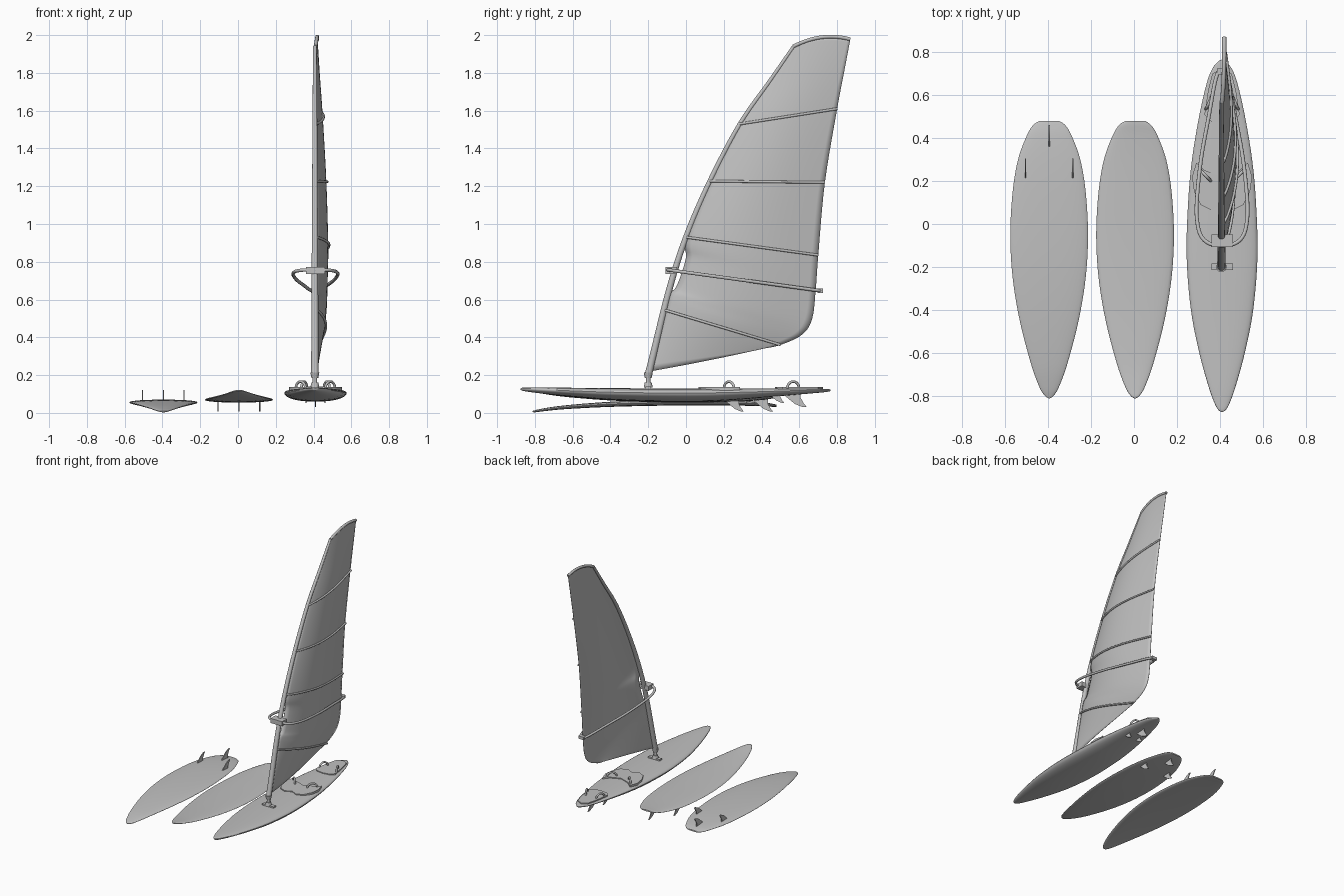
import bpy, bmesh, math
from mathutils import Vector

cube = bpy.data.objects.get("Cube")
if cube:
    bpy.data.objects.remove(cube, do_unlink=True)

grey = bpy.data.materials.new("plain grey")
grey.use_nodes = True
tone = (0.53, 0.53, 0.53, 1)
grey.diffuse_color = tone
grey.node_tree.nodes["Principled BSDF"].inputs["Base Color"].default_value = tone

RIG = 0.41  # x of the sailing board's centre line


def at(keys, v):
    """Smooth interpolation through a list of tuples at index v."""
    i = max(0, min(int(v), len(keys) - 2))
    t = v - i
    p1, p2 = Vector(keys[i]), Vector(keys[i + 1])
    p0 = Vector(keys[i - 1]) if i else p1
    p3 = Vector(keys[i + 2]) if i + 2 < len(keys) else p2
    m1, m2 = (p2 - p0) / 2, (p3 - p1) / 2
    return (p1 * (2 * t**3 - 3 * t**2 + 1) + m1 * (t**3 - 2 * t**2 + t)
            + p2 * (3 * t**2 - 2 * t**3) + m2 * (t**3 - t**2))


def spline(keys, sub):
    n = (len(keys) - 1) * sub
    return [at(keys, k / sub) for k in range(n + 1)]


def finish(name, bm, smooth=True):
    bmesh.ops.recalc_face_normals(bm, faces=bm.faces)
    mesh = bpy.data.meshes.new(name)
    bm.to_mesh(mesh)
    bm.free()
    mesh.materials.append(grey)
    ob = bpy.data.objects.new(name, mesh)
    bpy.context.collection.objects.link(ob)
    if smooth:
        bpy.ops.object.select_all(action='DESELECT')
        ob.select_set(True)
        bpy.context.view_layer.objects.active = ob
        bpy.ops.object.shade_smooth_by_angle(angle=math.radians(40))
    return ob


def tube(name, pts, radius, radii=None, cyclic=False):
    cu = bpy.data.curves.new(name, 'CURVE')
    cu.dimensions = '3D'
    cu.bevel_depth = radius
    cu.bevel_resolution = 3
    cu.use_fill_caps = True
    sp = cu.splines.new('POLY')
    sp.points.add(len(pts) - 1)
    for k, p in enumerate(pts):
        sp.points[k].co = (*p, 1)
        sp.points[k].radius = radii[k] if radii else 1
    sp.use_cyclic_u = cyclic
    cu.materials.append(grey)
    ob = bpy.data.objects.new(name, cu)
    bpy.context.collection.objects.link(ob)
    return ob


def plate(name, outline, depth):
    """Solid made by extruding a closed outline."""
    bm = bmesh.new()
    face = bm.faces.new([bm.verts.new(p) for p in outline])
    new = bmesh.ops.extrude_face_region(bm, geom=[face])["geom"]
    bmesh.ops.translate(bm, vec=depth, verts=[g for g in new if isinstance(g, bmesh.types.BMVert)])
    return finish(name, bm)


def box(name, centre, size):
    bm = bmesh.new()
    bmesh.ops.create_cube(bm, size=1)
    for v in bm.verts:
        v.co = Vector(centre) + Vector(a * b for a, b in zip(v.co, size))
    return finish(name, bm, False)


# Boards: lofted stations of (y, half width, bottom, top)
def board(name, x, stations, rail, flip=False):
    bm = bmesh.new()
    rings, n = [], 28
    for y, w, low, top in spline(stations, 5):
        mid = low + rail * (top - low)
        ring = []
        for k in range(n):
            c, s = math.cos(2 * math.pi * k / n), math.sin(2 * math.pi * k / n)
            px = x + max(w, 0.002) * math.copysign(abs(c) ** 0.85, c)
            z = mid + (top - mid) * s ** 0.85 if s > 0 else mid + (mid - low) * s
            ring.append(bm.verts.new((px, y, 0.125 - z if flip else z)))
        rings.append(ring)
    for a, b in zip(rings, rings[1:]):
        for k in range(n):
            bm.faces.new((a[k], a[k - 1], b[k - 1], b[k]))
    bm.faces.new(rings[0])
    bm.faces.new(rings[-1])
    return finish(name, bm)


surf = [(-.812, .003, .115, .12), (-.8, .02, .111, .122), (-.76, .045, .102, .117),
        (-.65, .085, .086, .106), (-.45, .137, .069, .095), (-.25, .17, .059, .089),
        (-.05, .181, .055, .086), (.15, .17, .056, .086), (.3, .145, .061, .087),
        (.41, .105, .069, .09), (.46, .075, .077, .093), (.48, .045, .082, .093)]
sailing = [(-.875, .003, .122, .13), (-.865, .018, .117, .134), (-.83, .037, .111, .135),
           (-.75, .065, .101, .135), (-.6, .106, .086, .133), (-.4, .145, .07, .131),
           (-.15, .165, .061, .13), (.1, .158, .061, .13), (.3, .14, .072, .13),
           (.5, .107, .089, .13), (.65, .073, .102, .13), (.72, .047, .108, .128),
           (.755, .02, .113, .126), (.765, .003, .116, .123)]
board("flipped_surfboard", -0.395, surf, 0.45, True)
board("upright_surfboard", 0.005, surf, 0.45)
board("sailing_board", RIG, sailing, 0.65)


# Fins: swept blades
def fin(name, x, y, root, tip, length):
    shape = [(0, 0), (.25, .4), (.55, .8), (.85, 1), (1, 1), (.88, .75), (.76, .4), (.75, 0)]
    plate(name, [(x - .003, y + length * a, root + (tip - root) * b) for a, b in shape], (.006, 0, 0))


for label, cx, root, tip in (("flipped", -.395, .05, .12), ("upright", .005, .075, .008)):
    fin(label + "_centre_fin", cx, .35, root, tip, .11)
    for side, s in (("left", 1), ("right", -1)):
        fin(f"{label}_{side}_fin", cx + s * .11, .2, root, tip, .105)
fin("sailing_centre_fin", RIG, .5, .115, .03, .14)
for side, s in (("left", 1), ("right", -1)):
    fin(f"sailing_{side}_fin", RIG + s * .05, .43, .11, .053, .09)

# Deck pads and foot straps
front_half = [(0, .09), (.05, .065), (.1, .09), (.13, .15), (.14, .22), (.12, .285), (.08, .25), (0, .22)]
rear_half = [(0, .47), (.06, .48), (.082, .51), (.065, .62), (.045, .7), (0, .725)]
for name, half in (("front_pad", front_half), ("rear_pad", rear_half)):
    loop = half + [(-a, b) for a, b in half[-2:0:-1]]
    plate(name, [(RIG + a, b, .118) for a, b in loop], (0, 0, .018))
for side, s in (("left", 1), ("right", -1)):
    for end, a, b in (("front", (.105, .255), (.052, .2)), ("rear", (.075, .535), (.045, .6))):
        arch = []
        for k in range(13):
            t = k / 12
            arch.append((RIG + s * (a[0] + (b[0] - a[0]) * t), a[1] + (b[1] - a[1]) * t,
                         .13 + .036 * math.sin(math.pi * t) ** 0.5))
        tube(f"{end}_{side}_strap", arch, .007)

# Mast foot and mast
box("mast_track", (RIG, -.2, .134), (.1, .03, .014))
for name, r1, r2, z, h in (("foot_base", .024, .018, .148, .028), ("foot_joint", .012, .012, .172, .04),
                           ("foot_collar", .018, .024, .2, .03)):
    bm = bmesh.new()
    bmesh.ops.create_cone(bm, cap_ends=True, segments=20, radius1=r1, radius2=r2, depth=h)
    bmesh.ops.translate(bm, vec=(RIG - .003, -.2, z), verts=bm.verts)
    finish(name, bm)
mast = [(-.2, .2), (-.175, .3), (-.088, .655), (0, .93), (.127, 1.227), (.286, 1.53), (.444, 1.757), (.57, 1.94)]
path = [(RIG - .003, p[0], p[1]) for p in spline(mast, 6)]
tube("mast", path, .021, [1 - .55 * k / (len(path) - 1) for k in range(len(path))])

# Sail: rows of (luff y, luff z, leech y, leech z, camber, upward bulge)
rows = [(-.19, .22, .42, .343, .012, -.004), (-.115, .545, .5, .36, .045, 0),
        (-.092, .63, .615, .415, .052, 0), (-.05, .67, .668, .5, .056, 0),
        (0, .82, .687, .66, .06, 0), (0, .93, .7, .835, .062, 0),
        (.127, 1.227, .735, 1.22, .052, 0), (.286, 1.53, .8, 1.61, .033, 0),
        (.444, 1.757, .838, 1.81, .017, .01), (.568, 1.94, .87, 1.978, .004, .03)]


def sail_point(v, t, lift=0):
    ly, lz, ry, rz, camber, bulge = at([Vector(r) for r in rows], v)
    hump = 4 * t * (1 - t)
    return Vector((RIG + .01 * t + camber * math.sin(math.pi * t ** 0.8) + lift,
                   ly + (ry - ly) * t, lz + (rz - lz) * t + bulge * hump))


bm = bmesh.new()
nu, nv = 20, (len(rows) - 1) * 6
grid = [[bm.verts.new(sail_point(j / 6, i / nu)) for i in range(nu + 1)] for j in range(nv + 1)]
for a, b in zip(grid, grid[1:]):
    for i in range(nu):
        bm.faces.new((a[i], a[i + 1], b[i + 1], b[i]))
sail = finish("sail", bm)
skin = sail.modifiers.new("thickness", 'SOLIDIFY')
skin.thickness = .003
skin.offset = 0

# Battens and head tube follow the sail
for k, row in enumerate((1, 5, 6, 7)):
    tube(f"batten_{k + 1}", [sail_point(row, i / nu, .006) for i in range(nu + 1)], .007)
tube("head_tube", [sail_point(len(rows) - 1, i / nu) for i in range(nu + 1)], .01)

# Boom: wishbone loop sloping down to the back
half = [(0, -.1), (.055, -.093), (.095, -.06), (.114, 0), (.118, .1), (.098, .3), (.062, .5), (.028, .68), (0, .715)]
loop = half + [(-a, b) for a, b in half[-2:0:-1]] + [half[0]]
ring = [(RIG + p[0], p[1], .757 - .137 * (p[1] + .095)) for p in spline(loop, 5)][:-1]
tube("boom", ring, .009, cyclic=True)
box("boom_clamp", (RIG, -.078, .754), (.1, .06, .036))
box("boom_end", (RIG, .71, .647), (.045, .03, .022))
